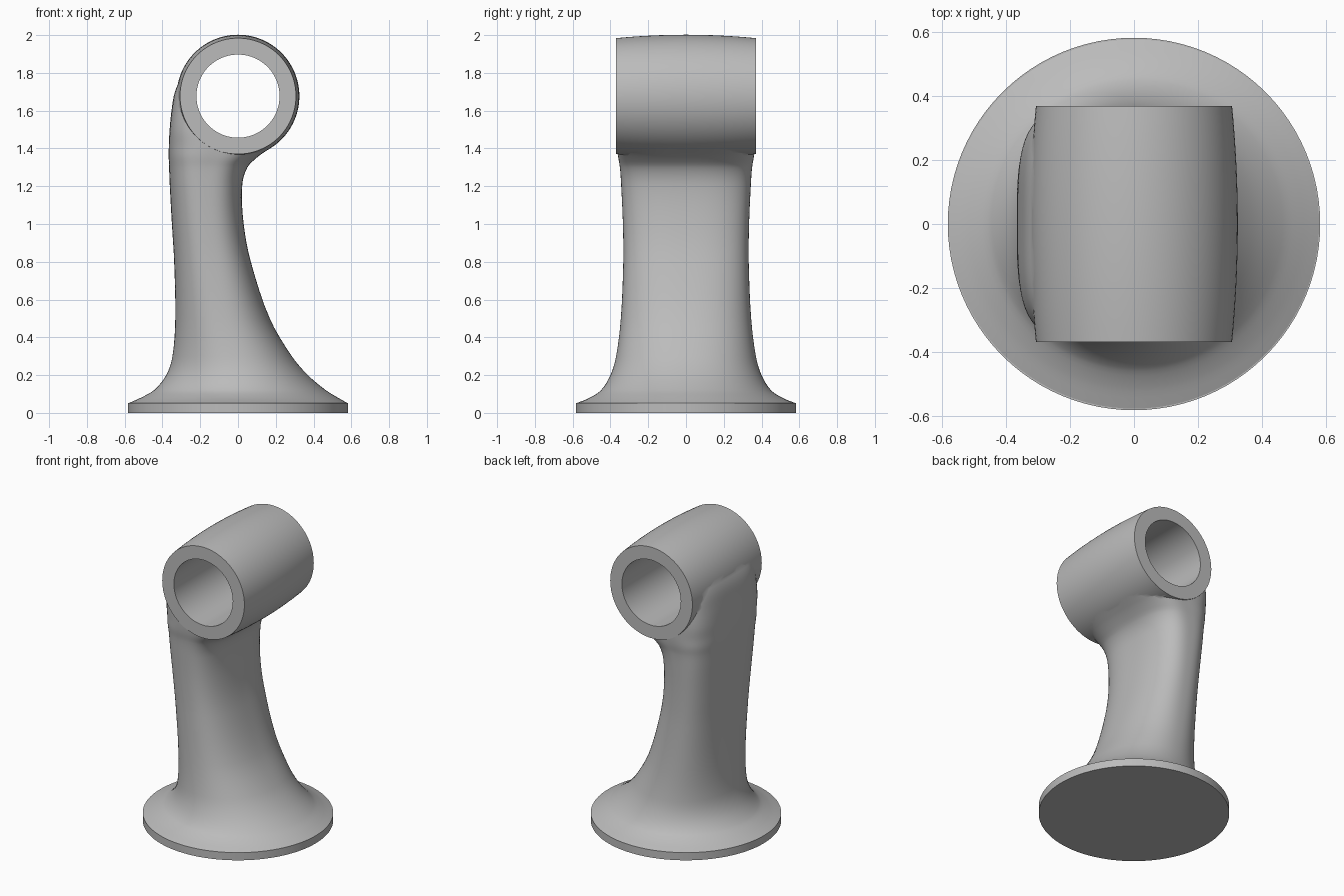
import bpy, bmesh, math
from mathutils import Matrix, Vector

cube = bpy.data.objects.get("Cube")
if cube:
    bpy.data.objects.remove(cube, do_unlink=True)

grey = bpy.data.materials.new("plain grey")
grey.use_nodes = True
grey.diffuse_color = (0.5, 0.5, 0.5, 1)
grey.node_tree.nodes["Principled BSDF"].inputs["Base Color"].default_value = (0.5, 0.5, 0.5, 1)

SIDES = 96
BORE_Z = 1.677


def loft(name, rings):
    """Skin a list of closed rings of points and cap both ends."""
    bm = bmesh.new()
    loops = [[bm.verts.new(p) for p in ring] for ring in rings]
    for a, b in zip(loops, loops[1:]):
        for i in range(len(a)):
            j = (i + 1) % len(a)
            bm.faces.new((a[i], a[j], b[j], b[i]))
    bm.faces.new(loops[0][::-1])
    bm.faces.new(loops[-1])
    bmesh.ops.recalc_face_normals(bm, faces=bm.faces)
    mesh = bpy.data.meshes.new(name)
    bm.to_mesh(mesh)
    bm.free()
    mesh.materials.append(grey)
    obj = bpy.data.objects.new(name, mesh)
    bpy.context.collection.objects.link(obj)
    return obj


def section(z, left, right, depth, power):
    """Superellipse cross-section between left and right."""
    mid, half = (left + right) / 2, (right - left) / 2
    pts = []
    for i in range(SIDES):
        t = math.tau * i / SIDES
        c, s = math.cos(t), math.sin(t)
        k = (abs(c) ** power + abs(s) ** power) ** (-1 / power)
        pts.append((mid + half * c * k, depth * s * k, z))
    return pts


def circle_y(y, r):
    return [(r * math.cos(math.tau * i / SIDES), y, BORE_Z + r * math.sin(math.tau * i / SIDES))
            for i in range(SIDES)]


def smooth_rows(rows, steps):
    """Run a smooth curve through the rows, using height as the parameter."""
    rows = [Vector(r) for r in rows]
    slopes = []
    for i in range(len(rows)):
        a, b = rows[max(i - 1, 0)], rows[min(i + 1, len(rows) - 1)]
        slopes.append((b - a) / (b[0] - a[0]))
    out = []
    for i in range(len(rows) - 1):
        a, b = rows[i], rows[i + 1]
        h = b[0] - a[0]
        for k in range(steps):
            t = k / steps
            out.append(a * (2*t**3 - 3*t**2 + 1) + slopes[i] * h * (t**3 - 2*t**2 + t)
                       + b * (3*t**2 - 2*t**3) + slopes[i + 1] * h * (t**3 - t**2))
    return out + [rows[-1]]


def boolean(obj, other, operation):
    mod = obj.modifiers.new(operation.title(), 'BOOLEAN')
    mod.operation = operation
    mod.solver = 'EXACT'
    mod.object = other


# Flared column: height, left, right, half depth, squareness
profile = [
    (0.05, -0.583, 0.583, 0.583, 2.0),
    (0.08, -0.515, 0.53, 0.51, 2.0),
    (0.12, -0.445, 0.465, 0.45, 2.0),
    (0.20, -0.38, 0.37, 0.40, 2.05),
    (0.30, -0.347, 0.285, 0.37, 2.15),
    (0.50, -0.332, 0.168, 0.345, 2.3),
    (0.80, -0.338, 0.068, 0.332, 2.5),
    (1.00, -0.35, 0.03, 0.334, 2.6),
    (1.20, -0.361, 0.022, 0.343, 2.8),
    (1.30, -0.365, 0.05, 0.35, 3.0),
    (1.36, -0.367, 0.11, 0.36, 3.3),
    (1.42, -0.366, 0.19, 0.366, 3.6),
    (1.50, -0.362, 0.20, 0.367, 4.0),
    (1.60, -0.352, 0.20, 0.367, 4.0),
    (1.70, -0.334, 0.20, 0.367, 4.0),
    (1.80, -0.29, 0.15, 0.366, 4.0),
]
body = loft("column_and_sleeve", [section(*r) for r in smooth_rows(profile, 4)])

# Round foot plate
foot = loft("foot_plate", [section(z, -0.583, 0.583, 0.583, 2) for z in (0, 0.052)])

# Barrel-shaped sleeve across the top, with a straight bore
L = 0.37
stations = [-L + 2 * L * i / 16 for i in range(17)]
sleeve = loft("sleeve_form", [circle_y(y, 0.325 - 0.018 * (y / L) ** 2) for y in stations])
bore = loft("bore_cutter", [circle_y(y, 0.22) for y in (-1, 1)])

boolean(body, sleeve, 'UNION')
boolean(body, bore, 'DIFFERENCE')
bpy.context.view_layer.objects.active = body
for mod in list(body.modifiers):
    bpy.ops.object.modifier_apply(modifier=mod.name)
for helper in (sleeve, bore):
    bpy.data.objects.remove(helper, do_unlink=True)

# Smooth shading with crisp rims
for obj in (body, foot):
    bpy.ops.object.select_all(action='DESELECT')
    obj.select_set(True)
    bpy.context.view_layer.objects.active = obj
    bpy.ops.object.shade_smooth_by_angle(angle=math.radians(40))
